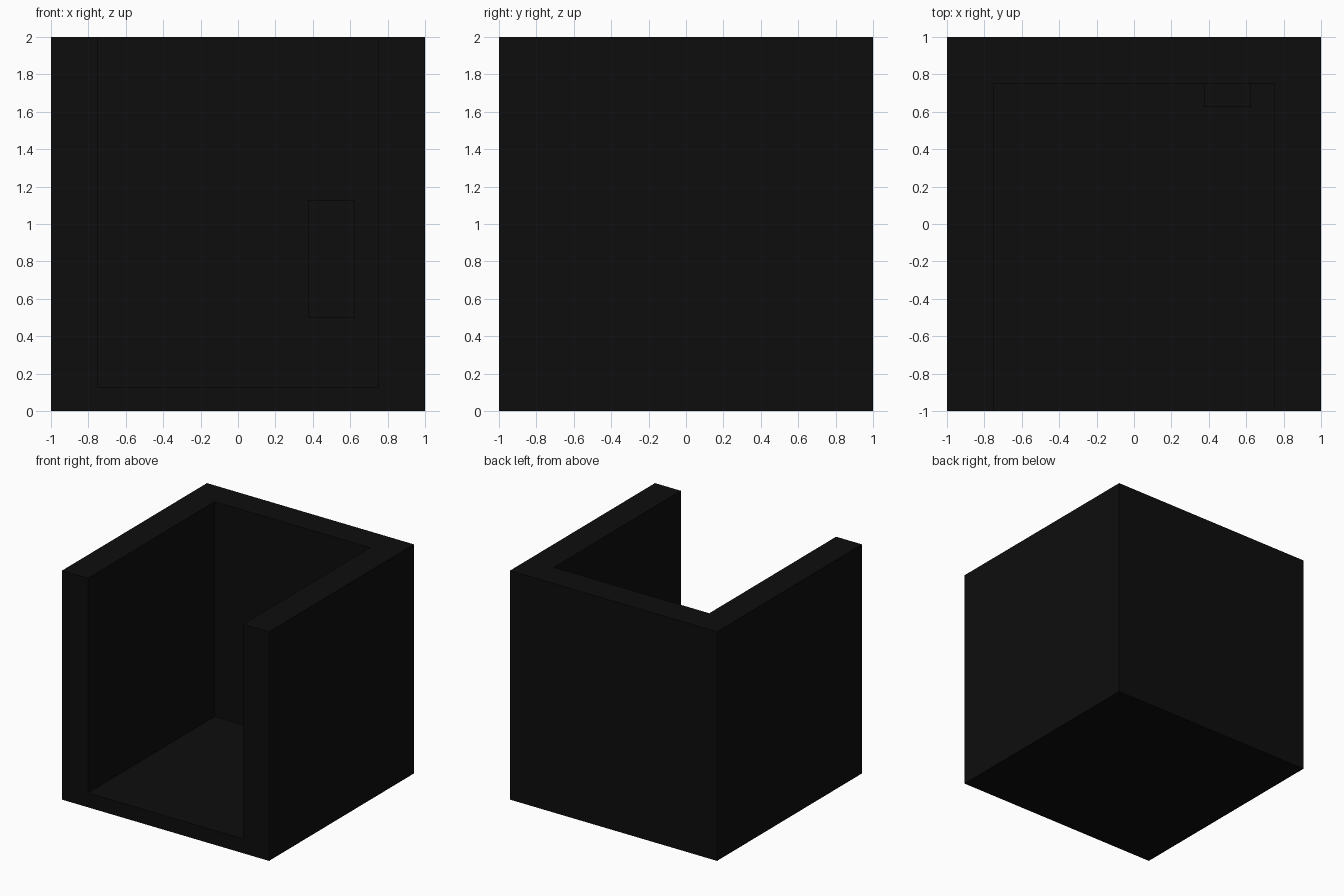
import bpy

default = bpy.data.objects.get("Cube")
if default:
    bpy.data.objects.remove(default, do_unlink=True)

# Single flat colour
black = bpy.data.materials.new("near_black")
black.use_nodes = True
colour = (0.004, 0.004, 0.004, 1)
black.diffuse_color = colour
black.node_tree.nodes["Principled BSDF"].inputs["Base Color"].default_value = colour


def box(name, low, high):
    """Axis-aligned box between two opposite corners."""
    bpy.ops.mesh.primitive_cube_add(size=1)
    obj = bpy.context.object
    obj.name = name
    for v in obj.data.vertices:
        v.co = [l if c < 0 else h for c, l, h in zip(v.co, low, high)]
    obj.data.materials.append(black)
    return obj


# Shell: floor, two side walls and a back wall, open at the front and top
shell = box("shell", (-1, -1, 0), (1, 1, 2))
cutter = box("hollow_cutter", (-0.75, -1.5, 0.125), (0.75, 0.75, 2.5))
cutter.hide_render = True
hollow = shell.modifiers.new("hollow", 'BOOLEAN')
hollow.operation = 'DIFFERENCE'
hollow.solver = 'EXACT'
hollow.object = cutter
bpy.context.view_layer.objects.active = shell
bpy.ops.object.modifier_apply(modifier=hollow.name)
bpy.data.objects.remove(cutter, do_unlink=True)

# Small upright block mounted on the inside of the back wall
box("wall_block", (0.375, 0.625, 0.5), (0.625, 0.76, 1.125))
